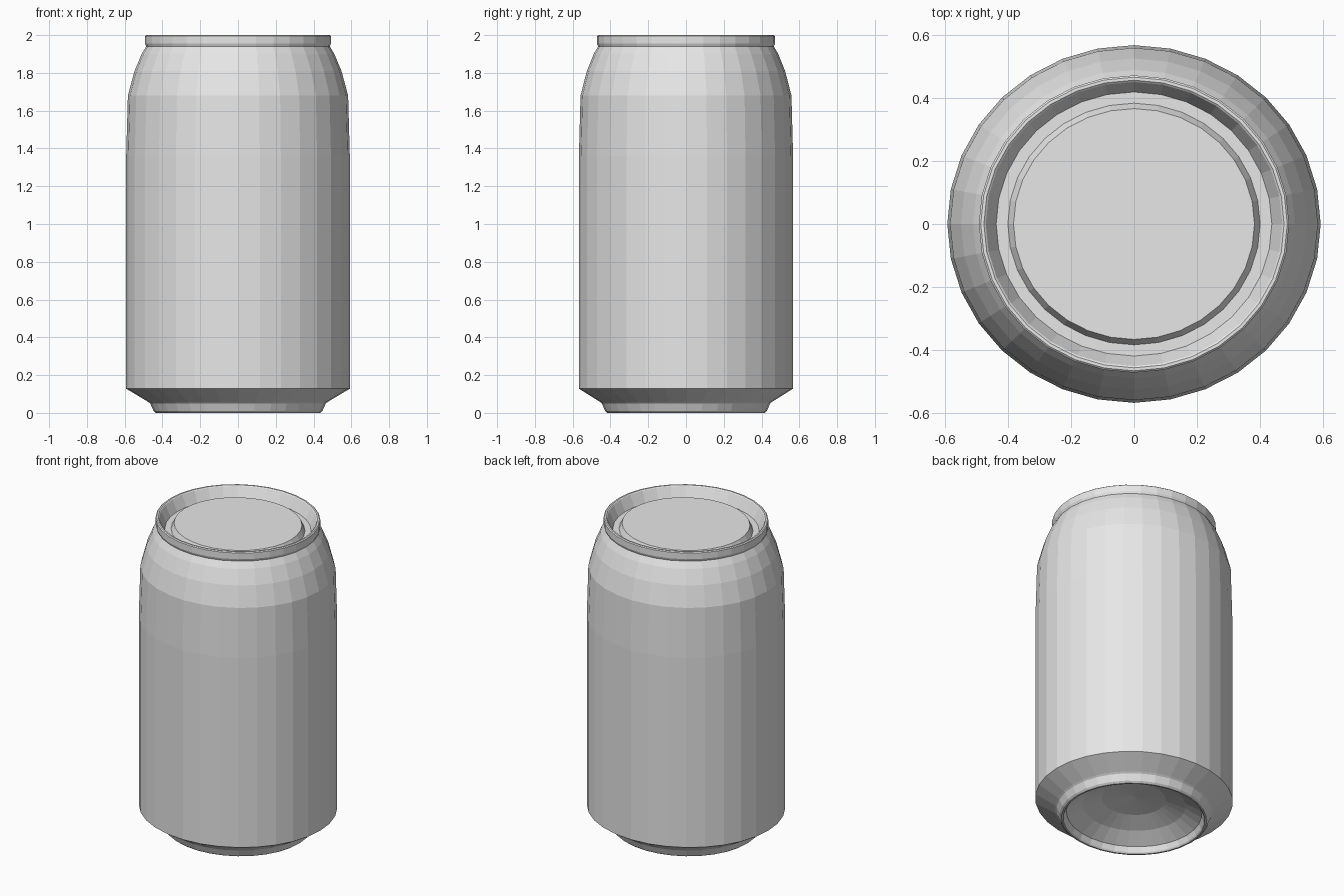
import bpy, bmesh, math

if "Cube" in bpy.data.objects:
    bpy.data.objects.remove(bpy.data.objects["Cube"])

SIDES = 32
Y_RATIO = 0.567 / 0.592   # the can is slightly narrower front to back

metal = bpy.data.materials.new("light grey metal")
metal.diffuse_color = (0.8, 0.8, 0.8, 1)
metal.use_nodes = True
metal.node_tree.nodes["Principled BSDF"].inputs["Base Color"].default_value = metal.diffuse_color


def lathe(name, profile, outward_up=True):
    """Revolve (radius, z) points; radius 0 makes a centre point."""
    bm = bmesh.new()
    rings = []
    for r, z in profile:
        if r == 0:
            rings.append([bm.verts.new((0, 0, z))] * SIDES)
        else:
            rings.append([bm.verts.new((r * math.cos(a), r * Y_RATIO * math.sin(a), z))
                          for a in (2 * math.pi * i / SIDES for i in range(SIDES))])
    for low, high in zip(rings, rings[1:]):
        for i in range(SIDES):
            j = (i + 1) % SIDES
            corners = list(dict.fromkeys((low[i], low[j], high[j], high[i])))
            bm.faces.new(corners)
    mesh = bpy.data.meshes.new(name)
    bm.to_mesh(mesh)
    bm.free()
    mesh.materials.append(metal)
    obj = bpy.data.objects.new(name, mesh)
    bpy.context.collection.objects.link(obj)
    return obj


# Domed underside and foot ring, from the centre outwards
lathe("base", [(0, 0.155), (0.19, 0.135), (0.31, 0.095), (0.405, 0.04),
               (0.418, 0.008), (0.425, 0), (0.435, 0), (0.447, 0.01),
               (0.465, 0.05), (0.475, 0.058)])

# Wall with tapered shoulder and neck
lathe("body", [(0.475, 0.058), (0.592, 0.128), (0.592, 1.36), (0.583, 1.68),
               (0.548, 1.81), (0.51, 1.90), (0.486, 1.94)])

# Rolled rim, groove and raised centre panel
lathe("lid", [(0.486, 1.94), (0.492, 1.955), (0.492, 1.995), (0.486, 2.0),
              (0.476, 2.0), (0.47, 1.995), (0.437, 1.925), (0.40, 1.925),
              (0.382, 1.962), (0, 1.962)])
